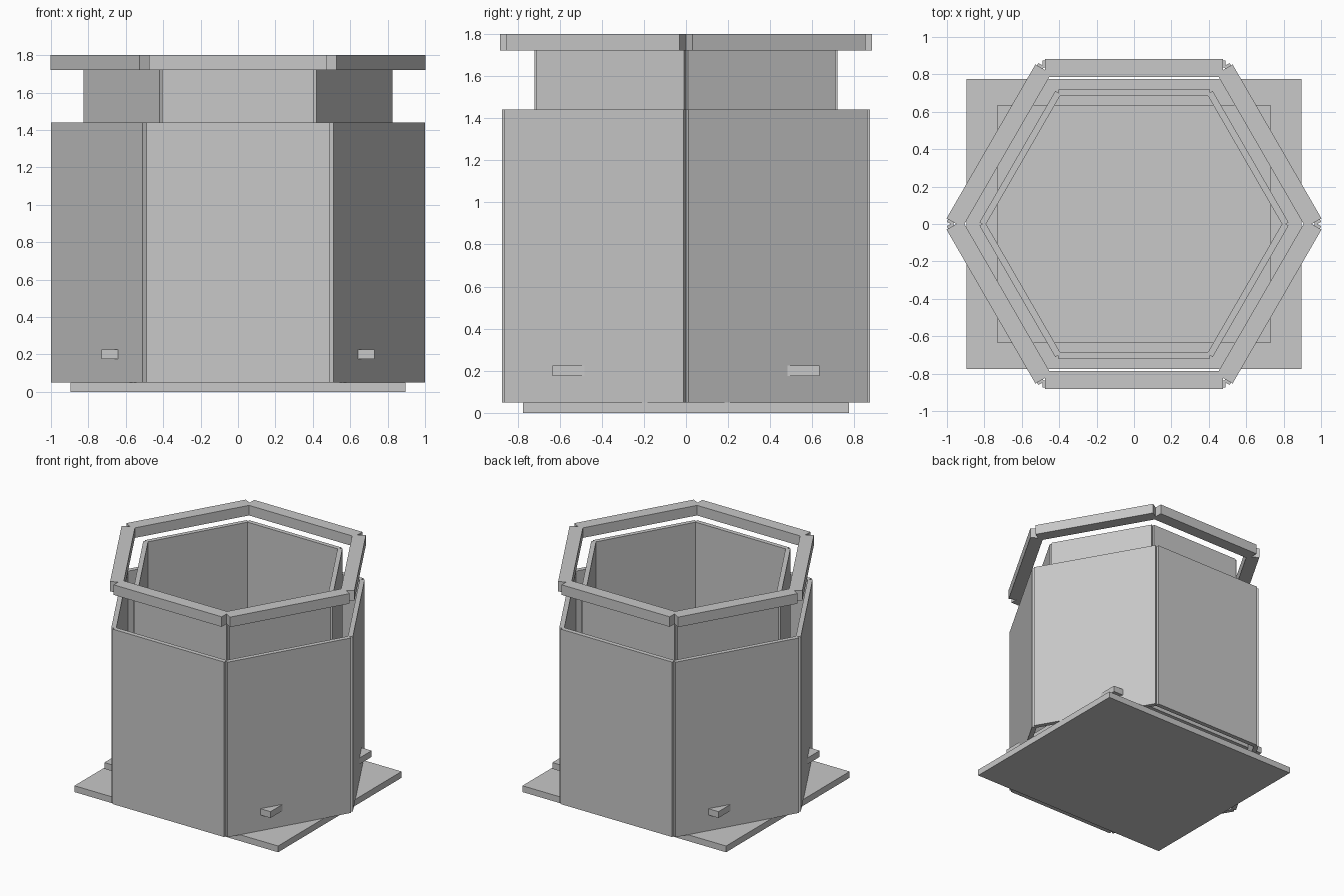
import bpy
from math import radians
from mathutils import Matrix, Vector

cube = bpy.data.objects.get("Cube")
if cube:
    bpy.data.objects.remove(cube, do_unlink=True)

# Single plain grey
grey = bpy.data.materials.new("plain_grey")
grey.use_nodes = True
colour = (0.58, 0.58, 0.58, 1)
grey.diffuse_color = colour
grey.node_tree.nodes["Principled BSDF"].inputs["Base Color"].default_value = colour


def board(name, low, high, angle=0):
    """Square-cut board between two corners, turned about the z axis."""
    low, high = Vector(low), Vector(high)
    bpy.ops.mesh.primitive_cube_add(size=1)
    ob = bpy.context.object
    ob.name = name
    ob.data.transform(Matrix.Rotation(angle, 4, "Z")
                      @ Matrix.Translation((low + high) / 2)
                      @ Matrix.Diagonal((*(high - low), 1)))
    ob.data.materials.append(grey)
    return ob


def hexagon_ring(name, half_width, inner, outer, bottom, top):
    """Six boards around the centre, leaving small open notches at the corners."""
    for i in range(6):
        board(f"{name}_{i + 1}", (-half_width, -outer, bottom),
              (half_width, -inner, top), radians(60 * i))


# Ground plate and the raised floor whose corners pass through the outer walls
board("base_plate", (-0.895, -0.775, 0), (0.895, 0.775, 0.05))
board("inner_floor", (-0.73, -0.635, 0.175), (0.73, 0.635, 0.225))

# Walls and the top frame
hexagon_ring("outer_wall", 0.49, 0.837, 0.873, 0.05, 1.44)
hexagon_ring("inner_wall", 0.405, 0.685, 0.72, 0.225, 1.72)
hexagon_ring("top_frame", 0.475, 0.785, 0.883, 1.72, 1.8)
